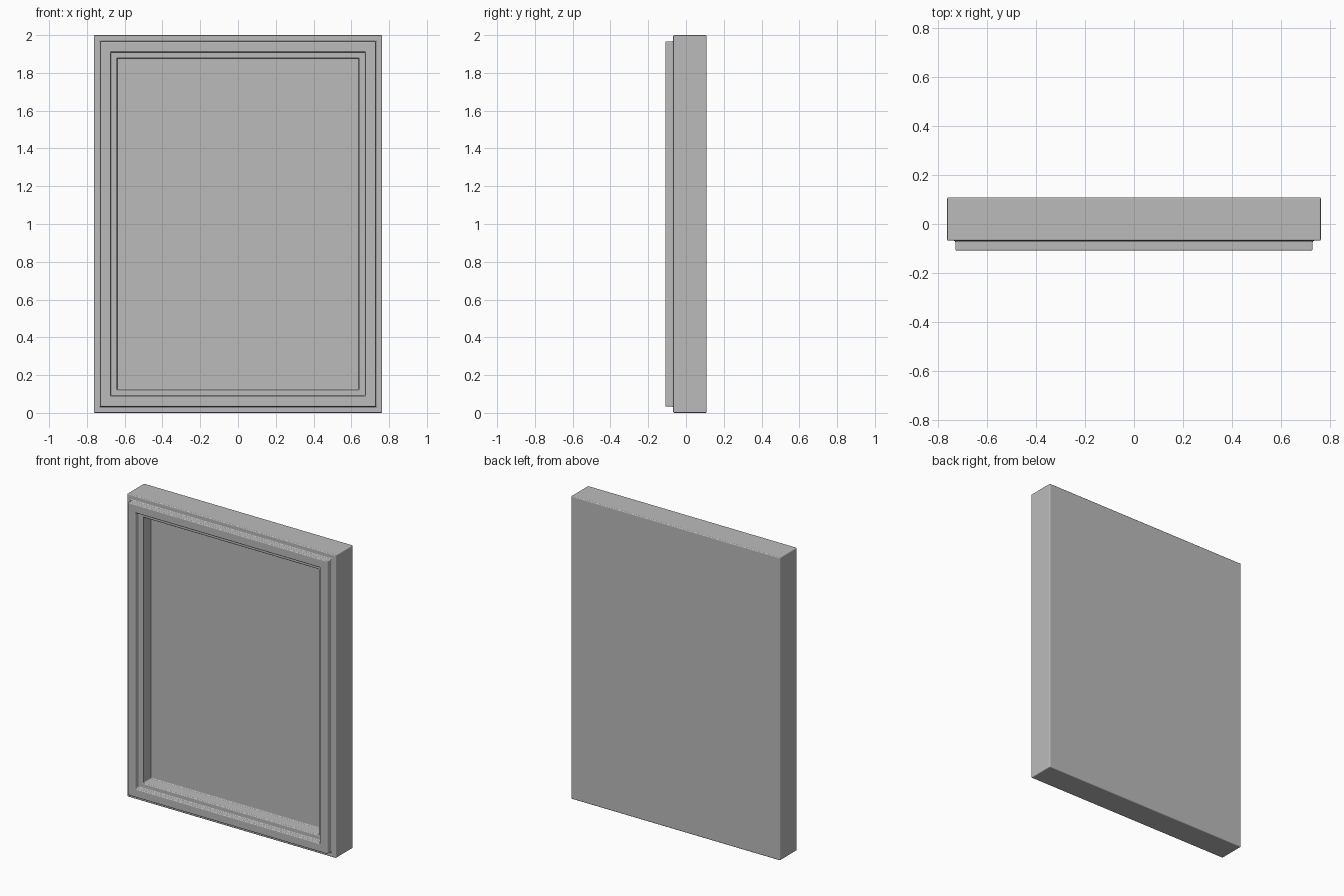
import bpy
import bmesh

cube = bpy.data.objects.get("Cube")
if cube:
    bpy.data.objects.remove(cube, do_unlink=True)

HALF_WIDTH = 0.763
HEIGHT = 2.0

# Single plain grey finish
grey = bpy.data.materials.new("plain_grey")
grey.use_nodes = True
colour = (0.5, 0.5, 0.5, 1.0)
grey.diffuse_color = colour
grey.node_tree.nodes["Principled BSDF"].inputs["Base Color"].default_value = colour


def ring(bm, inset, y):
    """Rectangle of vertices at depth y, inset from the outer outline."""
    w, low, high = HALF_WIDTH - inset, inset, HEIGHT - inset
    return [bm.verts.new((x, y, z))
            for x, z in ((-w, low), (w, low), (w, high), (-w, high))]


def framed_panel(name, profile, bevel):
    """Loft the moulding profile round the rectangle and cap both ends."""
    bm = bmesh.new()
    rings = [ring(bm, inset, y) for inset, y in profile]
    for a, b in zip(rings, rings[1:]):
        for i in range(4):
            j = (i + 1) % 4
            bm.faces.new((a[i], a[j], b[j], b[i]))
    bm.faces.new(rings[0])
    bm.faces.new(rings[-1])
    bmesh.ops.recalc_face_normals(bm, faces=bm.faces)
    for face in bm.faces:
        face.smooth = True
    mesh = bpy.data.meshes.new(name)
    bm.to_mesh(mesh)
    bm.free()
    mesh.materials.append(grey)
    obj = bpy.data.objects.new(name, mesh)
    bpy.context.collection.objects.link(obj)

    # Softly rounded edges with flat faces between them
    mod = obj.modifiers.new("rounded_edges", "BEVEL")
    mod.width = bevel
    mod.segments = 3
    mod.limit_method = "ANGLE"
    mod.harden_normals = True
    return obj


# Moulding from the back, over the raised rim and inner ledge, to the panel
framed_panel("picture_frame", [
    (0.0, 0.109),      # back
    (0.0, -0.068),     # outer side
    (0.033, -0.068),   # outer step
    (0.033, -0.109),   # raised rim
    (0.09, -0.109),
    (0.09, -0.075),    # inner ledge
    (0.123, -0.075),
    (0.123, 0.01),     # recessed panel
], 0.006)
